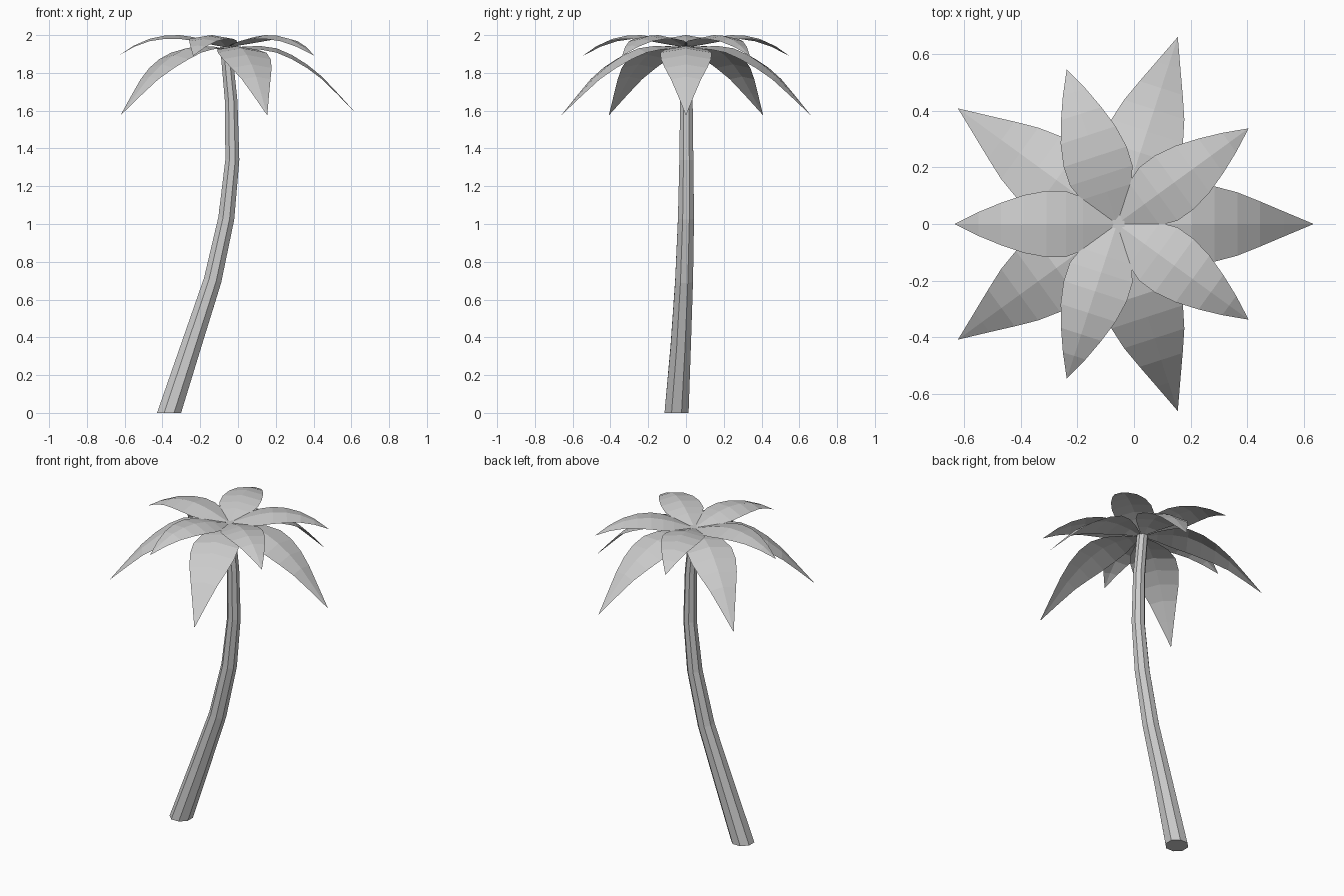
import bpy, bmesh, math
from mathutils import Vector

if "Cube" in bpy.data.objects:
    bpy.data.objects.remove(bpy.data.objects["Cube"])

CROWN = Vector((-0.06, 0, 0))


def make_object(name, bm):
    bmesh.ops.recalc_face_normals(bm, faces=bm.faces)
    mesh = bpy.data.meshes.new(name)
    bm.to_mesh(mesh)
    bm.free()
    obj = bpy.data.objects.new(name, mesh)
    bpy.context.collection.objects.link(obj)
    return obj


def make_trunk(path, sides=8):
    bm = bmesh.new()
    pts = [Vector(p[:3]) for p in path]
    rings = []
    for i, p in enumerate(pts):
        # rings sit square to the path, except the flat foot
        t = Vector((0, 0, 1))
        if i > 0:
            t = (pts[min(i + 1, len(pts) - 1)] - pts[i - 1]).normalized()
        side = Vector((0, 1, 0)).cross(t).normalized()
        other = t.cross(side)
        ring = []
        for k in range(sides):
            a = 2 * math.pi * k / sides + math.pi / sides
            ring.append(bm.verts.new(p + path[i][3] * (side * math.cos(a) + other * math.sin(a))))
        rings.append(ring)
    for low, high in zip(rings, rings[1:]):
        for k in range(sides):
            n = (k + 1) % sides
            bm.faces.new((low[k], low[n], high[n], high[k]))
    bm.faces.new(rings[0])
    bm.faces.new(rings[-1])
    return make_object("trunk", bm)


def make_frond(name, profile, angle, fold=0.17):
    # profile: distance from crown, spine height, half width
    bm = bmesh.new()
    out = Vector((math.cos(angle), math.sin(angle), 0))
    across = Vector((-out.y, out.x, 0))
    rows = []
    for r, z, w in profile:
        spine = CROWN + out * r + Vector((0, 0, z))
        mid = bm.verts.new(spine)
        if w == 0:
            rows.append((mid, mid, mid))
            continue
        drop = Vector((0, 0, -w * fold))
        rows.append((bm.verts.new(spine - across * w + drop), mid,
                     bm.verts.new(spine + across * w + drop)))
    for a, b in zip(rows, rows[1:]):
        for k in (0, 1):
            corners = (a[k], b[k], b[k + 1], a[k + 1])
            bm.faces.new(list(dict.fromkeys(corners)))
    obj = make_object(name, bm)
    # keep the upper side facing up
    if sum(p.normal.z for p in obj.data.polygons) < 0:
        obj.data.flip_normals()
    return obj


# Leaning, tapering trunk: x, y, z, radius
make_trunk([
    (-0.365, -0.050, 0.00, 0.069), (-0.250, -0.028, 0.35, 0.058),
    (-0.135, -0.010, 0.70, 0.051), (-0.062, 0.000, 1.03, 0.046),
    (-0.030, 0.002, 1.34, 0.040), (-0.036, 0.002, 1.65, 0.036),
    (-0.064, 0.000, 1.94, 0.033)])

# Two rings of five fronds: arched upper, drooping lower
upper = [(0, 1.935, 0), (0.06, 1.955, 0.05), (0.12, 1.975, 0.093), (0.18, 1.99, 0.116),
         (0.25, 2.0, 0.117), (0.33, 1.997, 0.102), (0.41, 1.98, 0.075),
         (0.49, 1.945, 0.042), (0.575, 1.89, 0)]
lower = [(0, 1.925, 0), (0.09, 1.94, 0.06), (0.18, 1.942, 0.112), (0.265, 1.93, 0.135),
         (0.345, 1.895, 0.133), (0.425, 1.845, 0.112), (0.505, 1.78, 0.08),
         (0.59, 1.69, 0.044), (0.695, 1.575, 0)]
for i in range(5):
    turn = math.radians(72 * i)
    make_frond(f"lower_frond_{i + 1}", lower, turn)
    make_frond(f"upper_frond_{i + 1}", upper, turn + math.radians(36))
